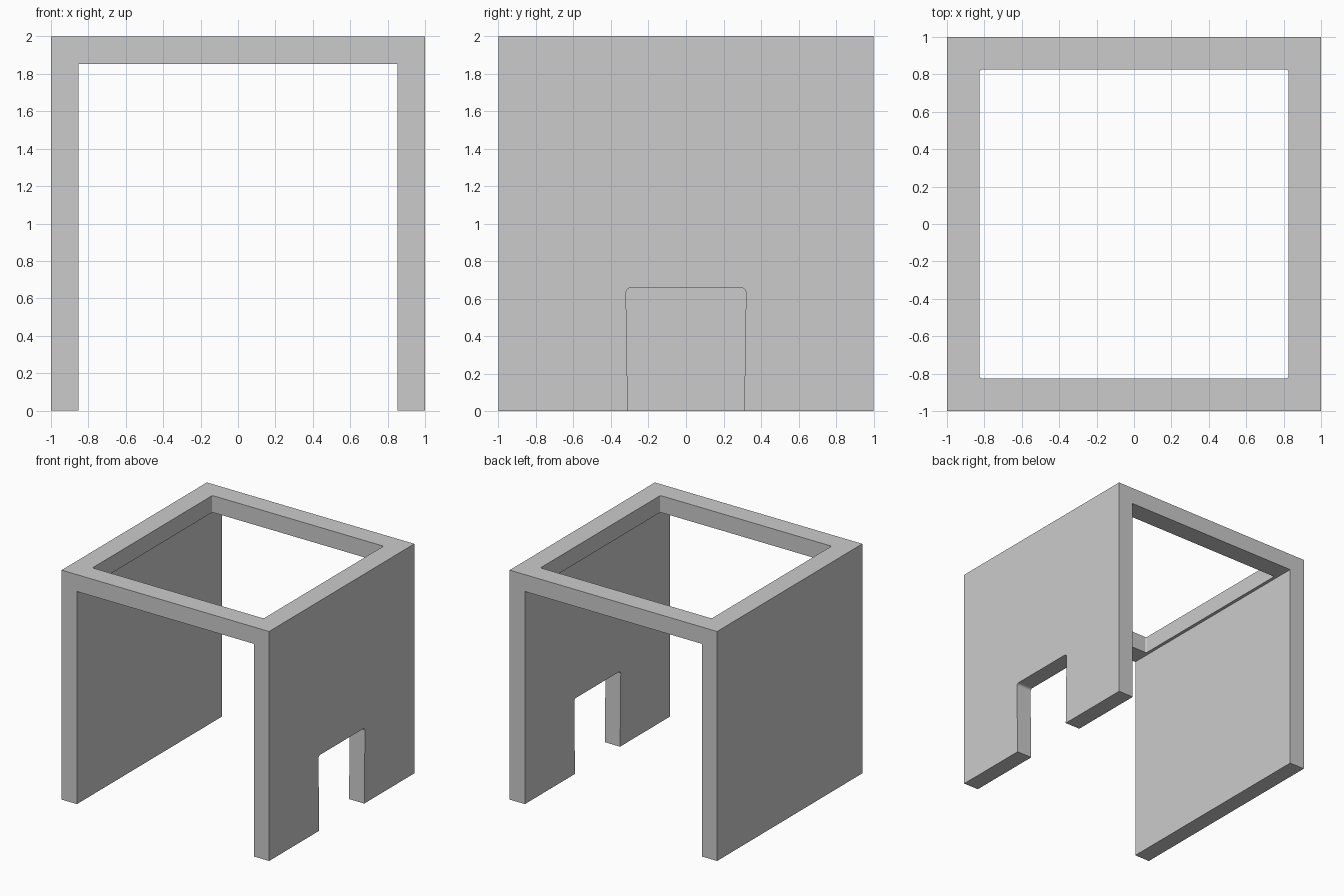
import bpy, bmesh, math
from mathutils import Vector

if "Cube" in bpy.data.objects:
    bpy.data.objects.remove(bpy.data.objects["Cube"])

T = 0.147          # wall and roof thickness
NOTCH_TOP = 0.657


def prism(name, points, depth):
    """Extrude a closed 3D outline along the depth vector."""
    bm = bmesh.new()
    face = bm.faces.new([bm.verts.new(p) for p in points])
    ext = bmesh.ops.extrude_face_region(bm, geom=[face])
    verts = [g for g in ext["geom"] if isinstance(g, bmesh.types.BMVert)]
    bmesh.ops.translate(bm, vec=Vector(depth), verts=verts)
    bmesh.ops.recalc_face_normals(bm, faces=bm.faces)
    mesh = bpy.data.meshes.new(name)
    bm.to_mesh(mesh)
    bm.free()
    obj = bpy.data.objects.new(name, mesh)
    bpy.context.collection.objects.link(obj)
    return obj


def arc(cx, cy, r, start, steps=4):
    """Quarter-circle points, counter-clockwise from the start angle."""
    angles = [math.radians(start + 90 * i / steps) for i in range(steps + 1)]
    return [(cx + r * math.cos(a), cy + r * math.sin(a)) for a in angles]


def cut(target, cutter):
    cutter.hide_render = True
    mod = target.modifiers.new("cut", "BOOLEAN")
    mod.operation = "DIFFERENCE"
    mod.solver = "EXACT"
    mod.object = cutter
    bpy.context.view_layer.objects.active = target
    bpy.ops.object.modifier_apply(modifier=mod.name)
    bpy.data.objects.remove(cutter, do_unlink=True)


# Two side walls and roof as one arch, open at front and back
i = 1 - T
arch = [(-1, 0), (-1, 2), (1, 2), (1, 0), (i, 0), (i, 2 - T), (-i, 2 - T), (-i, 0)]
frame = prism("enclosure_frame", [(x, -1, z) for x, z in arch], (0, 2, 0))

# Square roof opening with slightly rounded corners
h, r = 0.825, 0.012
hole = []
for k, (sx, sy) in enumerate([(1, 1), (-1, 1), (-1, -1), (1, -1)]):
    hole += arc(sx * (h - r), sy * (h - r), r, 90 * k)
cut(frame, prism("roof_opening_cutter", [(x, y, 1.7) for x, y in hole], (0, 0, 0.5)))

# Doorway in the right wall, narrowing slightly toward the floor
r = 0.025
door = [(-0.309, -0.1), (0.309, -0.1)]
door += arc(0.32 - r, NOTCH_TOP - r, r, 0) + arc(-0.32 + r, NOTCH_TOP - r, r, 90)
cut(frame, prism("doorway_cutter", [(0.7, y, z) for y, z in door], (0.5, 0, 0)))
